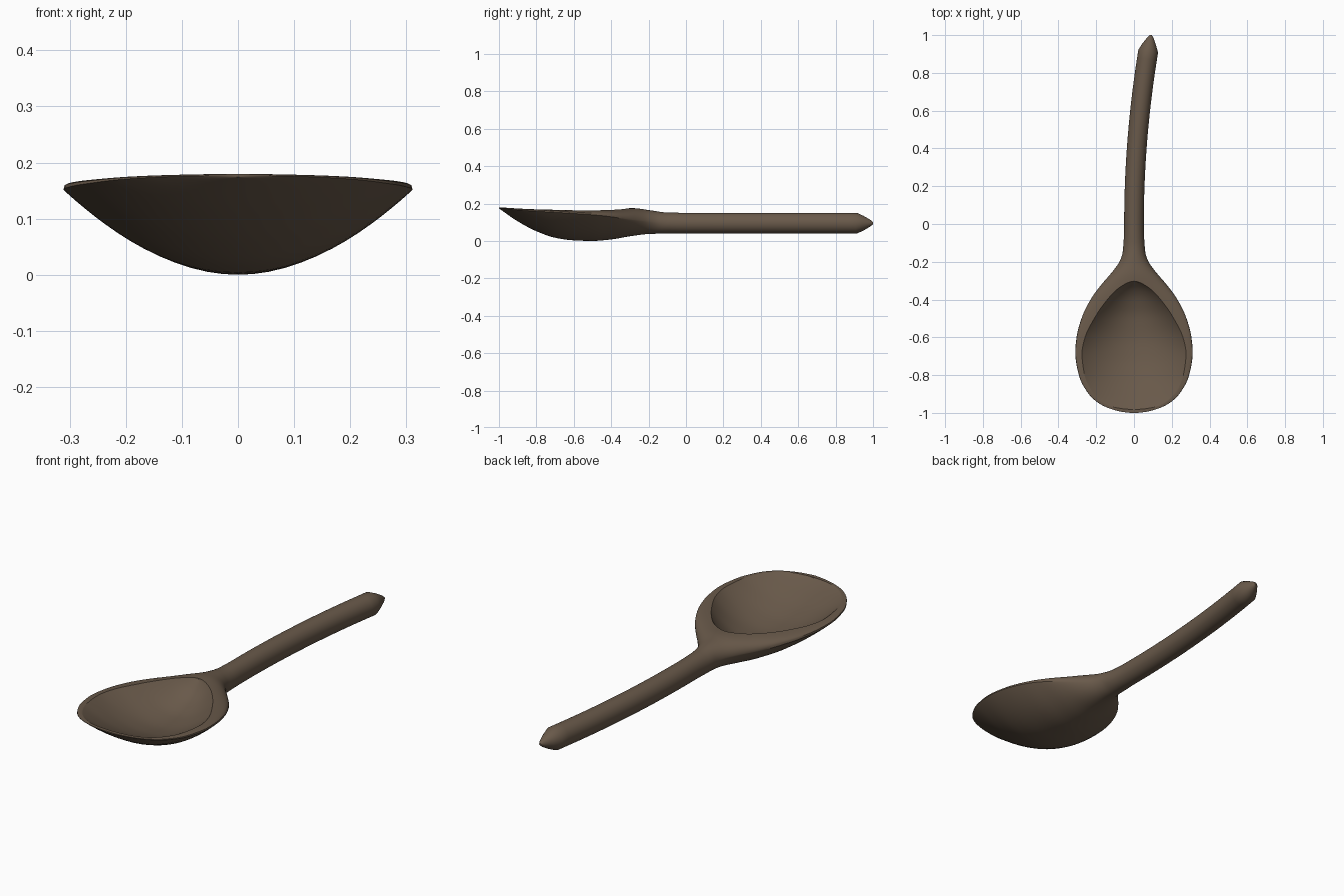
import bpy, bmesh, math

if "Cube" in bpy.data.objects:
    bpy.data.objects.remove(bpy.data.objects["Cube"])


def smooth(table, y):
    """Smooth interpolation through (y, value) pairs, flat at local extremes."""
    n = len(table)
    if y <= table[0][0]:
        return table[0][1]
    if y >= table[-1][0]:
        return table[-1][1]
    d = [(table[i + 1][1] - table[i][1]) / (table[i + 1][0] - table[i][0]) for i in range(n - 1)]

    def tangent(i):
        if i == 0:
            return d[0]
        if i == n - 1:
            return d[-1]
        a, b = d[i - 1], d[i]
        return 0 if a * b <= 0 else 2 * a * b / (a + b)

    i = max(k for k in range(n - 1) if table[k][0] <= y)
    (y0, v0), (y1, v1) = table[i], table[i + 1]
    h = y1 - y0
    s = (y - y0) / h
    return (v0 * (2 * s**3 - 3 * s**2 + 1) + v1 * (3 * s**2 - 2 * s**3)
            + h * tangent(i) * (s**3 - 2 * s**2 + s) + h * tangent(i + 1) * (s**3 - s**2))


def width(table, y):
    # interpolating the square keeps the ends round
    return max(0.003, math.sqrt(max(0, smooth([(a, b * b) for a, b in table], y))))


def loft(name, rings):
    bm = bmesh.new()
    loops = [[bm.verts.new(p) for p in ring] for ring in rings]
    n = len(loops[0])
    for a, b in zip(loops, loops[1:]):
        for i in range(n):
            j = (i + 1) % n
            bm.faces.new((a[i], a[j], b[j], b[i]))
    bm.faces.new(loops[0])
    bm.faces.new(loops[-1])
    bmesh.ops.recalc_face_normals(bm, faces=bm.faces[:])
    mesh = bpy.data.meshes.new(name)
    bm.to_mesh(mesh)
    bm.free()
    ob = bpy.data.objects.new(name, mesh)
    bpy.context.collection.objects.link(ob)
    return ob


def stations(a, b, n):
    # closer together at both ends
    return [a + (b - a) * (1 - math.cos(math.pi * i / n)) / 2 for i in range(n + 1)]


# Profiles along the spoon: half width, underside, top, widest height
W = [(-1, 0), (-.98, .12), (-.95, .185), (-.9, .24), (-.8, .292), (-.68, .311), (-.6, .304),
     (-.5, .278), (-.4, .23), (-.3, .155), (-.25, .112), (-.2, .077), (-.15, .06), (-.05, .052)]
BOTTOM = [(-1, .174), (-.9, .105), (-.8, .052), (-.7, .017), (-.6, .003), (-.5, 0),
          (-.4, .008), (-.3, .025), (-.2, .037), (-.1, .04)]
TOP = [(-1, .18), (-.8, .173), (-.5, .17), (-.28, .175), (-.2, .165), (-.1, .152), (0, .15)]
MID = [(-1, .177), (-.85, .162), (-.65, .15), (-.45, .135), (-.3, .115), (-.1, .095)]
P_LOW = [(-.4, 1), (-.12, .5)]
P_TOP = [(-.75, .2), (-.45, .3), (-.2, .5)]
N = 64


def body_ring(y, scale=1.0):
    w, zm = width(W, y) * scale, smooth(MID, y)
    up, down = (smooth(TOP, y) - zm) * scale, (zm - smooth(BOTTOM, y)) * scale
    cx, slope = (.09 * y * y, .18 * y) if y > 0 else (0, 0)   # handle sweeps sideways
    ring = []
    for i in range(N):
        a = 2 * math.pi * i / N
        x, s = w * math.cos(a), math.sin(a)
        if s >= 0:
            z = zm + up * s ** (2 * smooth(P_TOP, y))
        else:
            z = zm - down * (-s) ** (2 * smooth(P_LOW, y))
        ring.append((cx + x, y - slope * x, z))
    return ring


# Bowl and handle in one continuous loft, with a faceted blunt tip
rings = [body_ring(y) for y in stations(-1, -.08, 56)]
rings += [body_ring(-.08 + .995 * i / 24) for i in range(1, 25)]
rings += [body_ring(y, s) for y, s in ((.95, .7), (.985, .33), (1, .1))]
spoon = loft("spoon", rings)

# Hollow of the bowl
HW = [(-.982, 0), (-.97, .115), (-.95, .165), (-.9, .222), (-.8, .27), (-.68, .284), (-.6, .268),
      (-.5, .218), (-.4, .148), (-.35, .1), (-.32, .055), (-.303, 0)]
FLOOR = [(-.982, .176), (-.95, .158), (-.9, .134), (-.8, .093), (-.7, .066), (-.6, .055),
         (-.5, .062), (-.4, .092), (-.35, .122), (-.303, .17)]


def hollow_ring(y):
    w, zf, zr = width(HW, y), smooth(FLOOR, y), smooth(TOP, y) + .001
    ring = []
    for i in range(33):
        t = -math.cos(math.pi * i / 32)
        ring.append((w * t, y, zr - (zr - zf) * (1 - t * t)))
    return ring + [(w, y, .3), (-w, y, .3)]


cutter = loft("bowl_hollow_cutter", [hollow_ring(y) for y in stations(-.982, -.303, 44)])
cutter.hide_render = True
mod = spoon.modifiers.new("hollow", 'BOOLEAN')
mod.operation = 'DIFFERENCE'
mod.solver = 'EXACT'
mod.object = cutter
bpy.context.view_layer.objects.active = spoon
spoon.select_set(True)
bpy.ops.object.modifier_apply(modifier=mod.name)
bpy.data.objects.remove(cutter)

# Dark wood
wood = bpy.data.materials.new("dark_wood")
wood.diffuse_color = (.14, .10, .068, 1)
wood.use_nodes = True
wood.node_tree.nodes["Principled BSDF"].inputs["Base Color"].default_value = wood.diffuse_color
spoon.data.materials.clear()
spoon.data.materials.append(wood)
bpy.ops.object.shade_smooth_by_angle(angle=math.radians(32))
